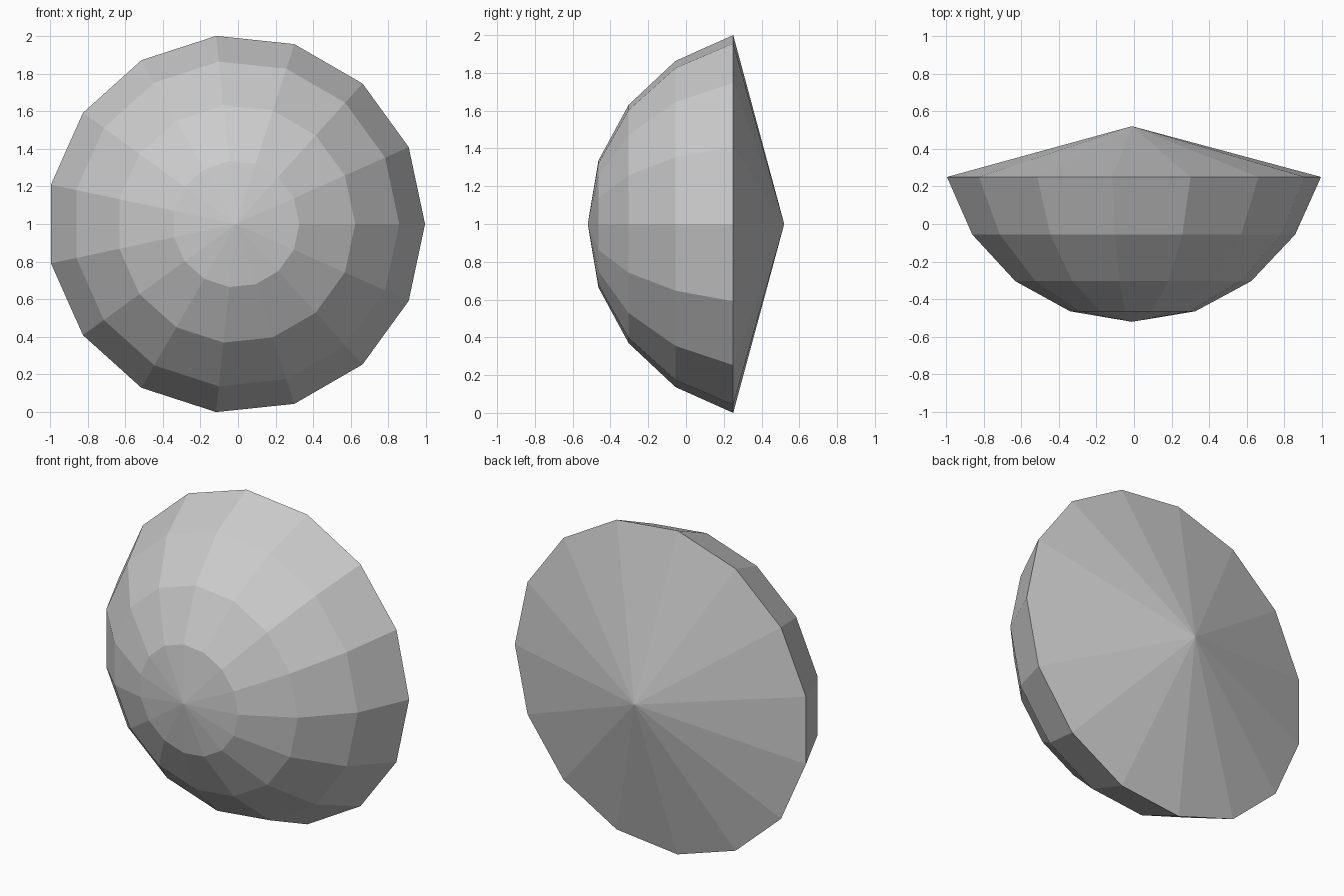
import bpy, bmesh, math

if "Cube" in bpy.data.objects:
    bpy.data.objects.remove(bpy.data.objects["Cube"])

SIDES = 15
CX, CZ = -0.011, 1.0
# profile of the gem-like dome: (radius, y) from front tip to back tip
PROFILE = [(0, -0.52), (0.337, -0.464), (0.634, -0.304), (0.868, -0.056),
           (1.0055, 0.25), (0, 0.52)]

bm = bmesh.new()


def ring(r, y):
    """One vertex for a tip, otherwise a 15-sided ring around the y axis."""
    n = SIDES if r else 1
    return [bm.verts.new((CX + r * math.cos(2 * math.pi * i / SIDES), y,
                          CZ + r * math.sin(2 * math.pi * i / SIDES)))
            for i in range(n)]


# faceted dome in front, shallow cone closing the back
rings = [ring(r, y) for r, y in PROFILE]
for a, b in zip(rings, rings[1:]):
    for i in range(SIDES):
        j = (i + 1) % SIDES
        corners = [a[i % len(a)], a[j % len(a)], b[j % len(b)], b[i % len(b)]]
        bm.faces.new(list(dict.fromkeys(corners)))
bmesh.ops.recalc_face_normals(bm, faces=bm.faces)

mesh = bpy.data.meshes.new("faceted_dome")
bm.to_mesh(mesh)
bm.free()
bpy.context.collection.objects.link(bpy.data.objects.new("faceted_dome", mesh))
